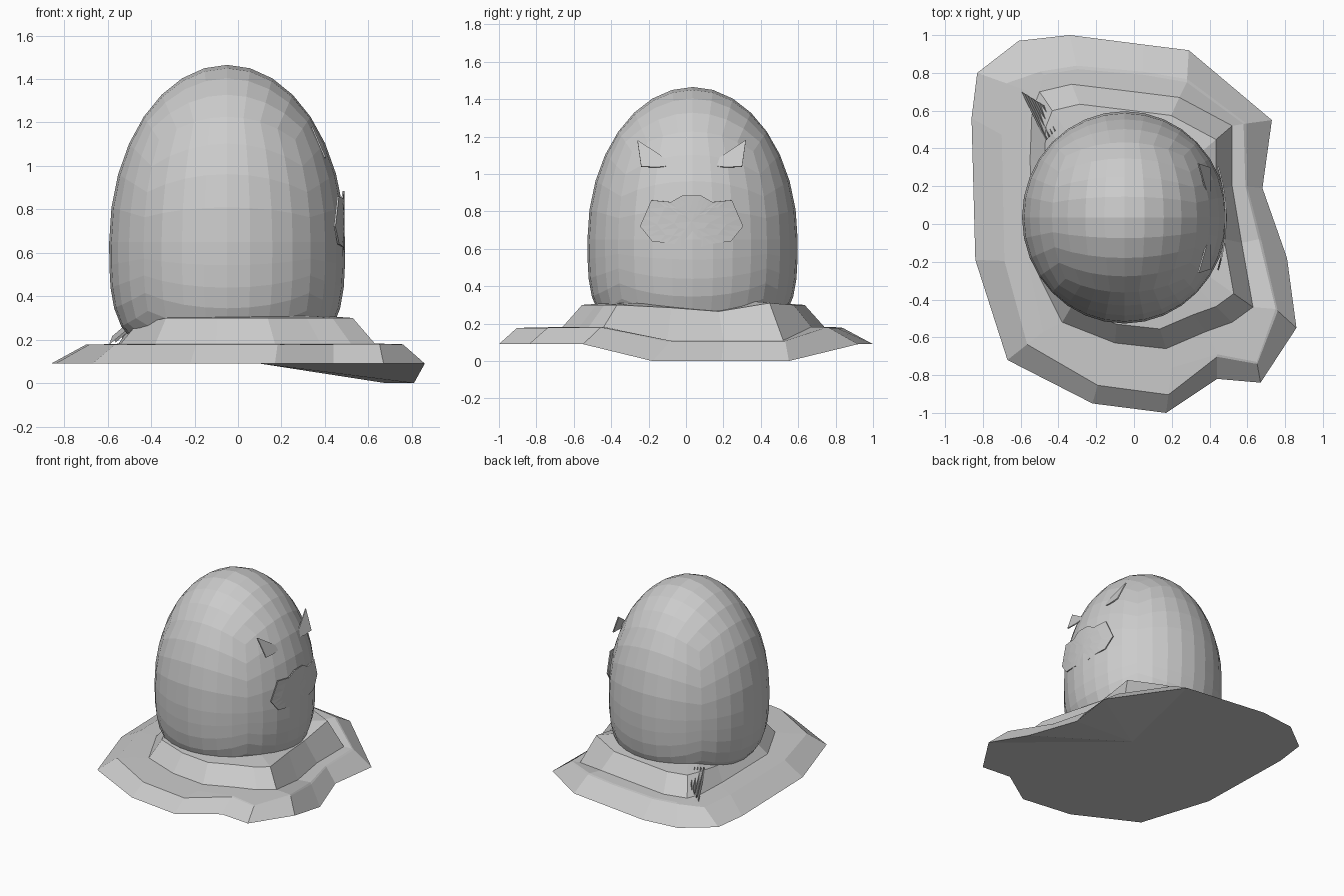
import bpy, bmesh, math
from mathutils import Vector

if "Cube" in bpy.data.objects:
    bpy.data.objects.remove(bpy.data.objects["Cube"])

grey = bpy.data.materials.new("plain_grey")
grey.diffuse_color = (0.6, 0.6, 0.6, 1)
grey.use_nodes = True
grey.node_tree.nodes["Principled BSDF"].inputs["Base Color"].default_value = grey.diffuse_color


def finish(bm, name):
    bmesh.ops.recalc_face_normals(bm, faces=bm.faces)
    me = bpy.data.meshes.new(name)
    bm.to_mesh(me)
    bm.free()
    me.materials.append(grey)
    ob = bpy.data.objects.new(name, me)
    bpy.context.collection.objects.link(ob)
    return ob


# Body: quad sphere stretched into an egg with a fuller lower half
CX, CY, CZ = -0.05, 0.035, 0.65
bm = bmesh.new()
bmesh.ops.create_cube(bm, size=2)
bmesh.ops.subdivide_edges(bm, edges=bm.edges, cuts=7, use_grid_fill=True)
for v in bm.verts:
    n = Vector([math.tan(c * math.pi / 4) for c in v.co]).normalized()
    rho = math.hypot(n.x, n.y)
    k, h = 1, 0.815
    if n.z < 0:
        h = 0.55
        k = (1 - abs(n.z) ** 3.4) ** (1 / 3.4) / rho if rho > 1e-4 else 1
    v.co = (CX + 0.543 * n.x * k, CY + 0.562 * n.y * k, CZ + h * n.z)
finish(bm, "body")

# Puddle: stacked outlines, sagging along part of the +x side
outer = [(-.83, .80), (-.61, .97), (-.34, 1.0), (.05, .95), (.29, .92), (.73, .55), (.68, .19), (.81, -.18),
         (.86, -.55), (.67, -.84), (.44, -.82), (.17, -1.0), (-.22, -.95), (-.67, -.72), (-.84, -.19), (-.86, .56)]
step = [(-.55, .70), (-.48, .79), (-.30, .82), (.05, .79), (.28, .75), (.58, .53), (.59, .20), (.66, -.08),
        (.75, -.45), (.65, -.73), (.44, -.69), (.20, -.76), (-.15, -.71), (-.48, -.57), (-.56, -.20), (-.57, .40)]
foot = [(-.54, .60), (-.50, .70), (-.33, .74), (.0, .70), (.24, .67), (.52, .52), (.52, .20), (.57, -.10),
        (.63, -.44), (.52, -.52), (.38, -.57), (.17, -.66), (-.10, -.63), (-.38, -.52), (-.54, -.20), (-.55, .35)]
sag = [0.09 if i in (5, 6, 7) else 0 for i in range(16)]


def lerp(a, b, t):
    return (a[0] + (b[0] - a[0]) * t, a[1] + (b[1] - a[1]) * t)


bm = bmesh.new()
centre = (CX, CY)
rings = []


def add_ring(points, heights):
    rings.append([bm.verts.new((p[0], p[1], z)) for p, z in zip(points, heights)])


def lip(i):
    return 0.55 if i in (0, 13, 14, 15) else 0.4 if i > 10 else 0.9


add_ring(outer, [0.09 - s for s in sag])
add_ring([lerp(outer[i], step[i], lip(i)) for i in range(16)], [0.177 - s * 0.85 for s in sag])
add_ring(step, [0.18 - s * 0.8 for s in sag])
add_ring(foot, [0.182 - s * 0.8 for s in sag])
top = [{5: 0.31, 6: 0.265, 7: 0.285, 14: 0.27, 15: 0.27}.get(i, 0.3) for i in range(16)]
add_ring([lerp(p, centre, 0.15) for p in foot], top)
add_ring([lerp(p, centre, 0.35) for p in foot], [z + 0.01 for z in top])
for a, b in zip(rings, rings[1:]):
    for i in range(16):
        j = (i + 1) % 16
        bm.faces.new((a[i], a[j], b[j], b[i]))
bm.faces.new(rings[-1])
hub = bm.verts.new((0.1, 0.1, 0.09))
for i in range(16):
    bm.faces.new((rings[0][i], hub, rings[0][(i + 1) % 16]))
finish(bm, "puddle")

# Crumpled fold running down the back left corner of the puddle
bm = bmesh.new()
previous = None
for i in range(9):
    t = i / 8
    lift = 0.02 if i % 2 else -0.015
    inner = bm.verts.new((-0.47 + 0.06 * t, 0.44 + 0.06 * t, 0.295 + lift))
    outer_v = bm.verts.new((-0.595 + 0.13 * t, 0.70 - 0.08 * t, 0.19 + 0.05 * t + lift))
    if previous:
        bm.faces.new((previous[0], inner, outer_v, previous[1]))
    previous = (inner, outer_v)
finish(bm, "crumpled_fold")


# Face features: thin plates on the +x side, partly sunk into the body
def plate(name, outline, depth, cuts):
    bm = bmesh.new()
    f = bm.faces.new([bm.verts.new((2, y, z)) for y, z in outline])
    bmesh.ops.poke(bm, faces=[f])
    if cuts:
        bmesh.ops.subdivide_edges(bm, edges=bm.edges, cuts=cuts, use_grid_fill=True)
    for v in bm.verts:
        v.co.x = depth(v.co.y - 0.03, v.co.z)
    ob = finish(bm, name)
    mod = ob.modifiers.new("thickness", 'SOLIDIFY')
    mod.thickness = 0.008
    mod.offset = 0


half_mouth = [(0, .59), (.09, .625), (.21, .64), (.275, .72), (.215, .86), (.11, .85), (.05, .885)]
plate("mouth", [(0.03 + y, z) for y, z in half_mouth]
      + [(0.03 - y, z) for y, z in reversed(half_mouth[1:])], lambda y, z: 0.486 - 0.55 * y * y, 2)
eye = [(.29, 1.18), (.19, 1.115), (.09, 1.045), (.19, 1.035), (.27, 1.04)]
for side, label in ((1, "eye_back"), (-1, "eye_front")):
    plate(label, [(0.03 + side * y, z) for y, z in eye], lambda y, z: 0.34 + (1.18 - z) * 0.43, 0)
